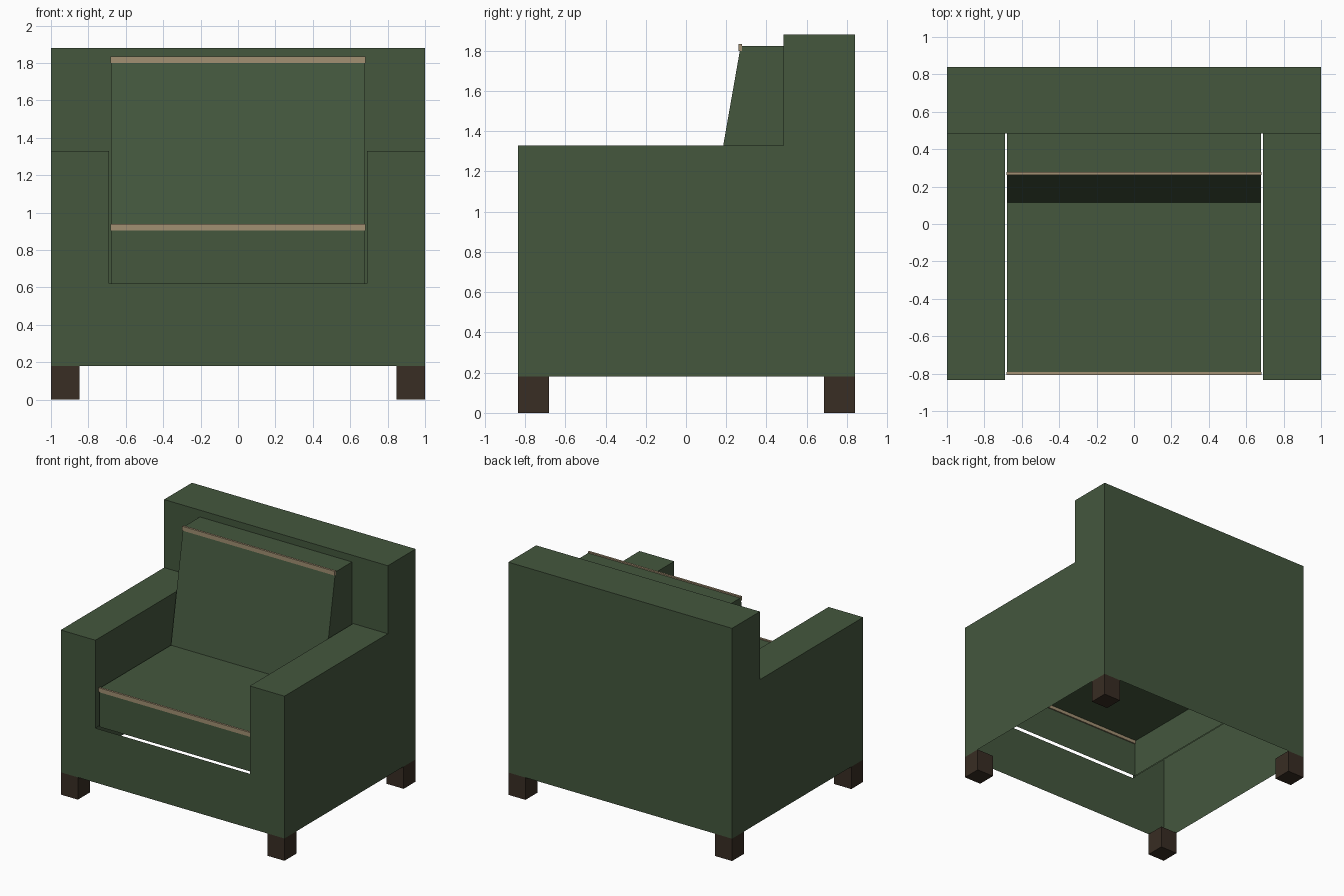
import bpy, bmesh

if "Cube" in bpy.data.objects:
    bpy.data.objects.remove(bpy.data.objects["Cube"])


def material(name, rgb):
    m = bpy.data.materials.new(name)
    m.diffuse_color = (*rgb, 1.0)
    m.use_nodes = True
    m.node_tree.nodes["Principled BSDF"].inputs["Base Color"].default_value = m.diffuse_color
    return m


GREEN = material("green fabric", (0.058, 0.096, 0.048))
BEIGE = material("beige piping", (0.36, 0.28, 0.17))
WOOD = material("dark wood", (0.040, 0.026, 0.017))


def build(name, polygons, mat):
    """Mesh object from polygons, sharing coincident corners."""
    bm = bmesh.new()
    for pts in polygons:
        bm.faces.new([bm.verts.new(p) for p in pts])
    bmesh.ops.remove_doubles(bm, verts=bm.verts, dist=1e-5)
    bmesh.ops.recalc_face_normals(bm, faces=bm.faces)
    me = bpy.data.meshes.new(name)
    bm.to_mesh(me)
    bm.free()
    me.materials.append(mat)
    ob = bpy.data.objects.new(name, me)
    bpy.context.collection.objects.link(ob)
    return ob


def prism(name, profile, half_width, mat, open_edges=(), cx=0.0):
    """Extrude a (y, z) profile along x, leaving out the listed profile edges."""
    a, b = cx - half_width, cx + half_width
    polys = [[(x, y, z) for y, z in profile] for x in (a, b)]
    for i, (p, q) in enumerate(zip(profile, profile[1:] + profile[:1])):
        if i not in open_edges:
            polys.append([(a, *p), (b, *p), (b, *q), (a, *q)])
    return build(name, polys, mat)


def rect(y0, y1, z0, z1):
    return [(y0, z0), (y1, z0), (y1, z1), (y0, z1)]


# Upholstered frame: thin shell, open underneath and under the cushions
W, IN = 1.0, 0.69               # outer and inner half widths
F, B, K = -0.835, 0.84, 0.485   # front, back, front of the backrest
LOW, SEAT, ARM, TOP = 0.18, 0.62, 1.33, 1.88

side = [(F, LOW), (B, LOW), (B, TOP), (K, TOP), (K, ARM), (F, ARM)]
front = [(-W, LOW), (W, LOW), (W, ARM), (IN, ARM),
         (IN, SEAT), (-IN, SEAT), (-IN, ARM), (-W, ARM)]
rest = [(-W, ARM), (-IN, ARM), (-IN, SEAT), (IN, SEAT),
        (IN, ARM), (W, ARM), (W, TOP), (-W, TOP)]
shell = [
    [(x, F, z) for x, z in front],
    [(x, K, z) for x, z in rest],
    [(-W, B, LOW), (W, B, LOW), (W, B, TOP), (-W, B, TOP)],
    [(-W, K, TOP), (W, K, TOP), (W, B, TOP), (-W, B, TOP)],
]
for s in (-1, 1):
    shell.append([(s * W, y, z) for y, z in side])
    shell.append([(s * W, F, ARM), (s * IN, F, ARM), (s * IN, K, ARM), (s * W, K, ARM)])
    shell.append([(s * IN, F, SEAT), (s * IN, K, SEAT), (s * IN, K, ARM), (s * IN, F, ARM)])
build("frame", shell, GREEN)

# Cushions: seat is open below, back pillow leans and is open below and behind
prism("seat_cushion", rect(-0.80, K, SEAT, 0.93), 0.68, GREEN, open_edges=(0,))
prism("back_cushion", [(0.115, 0.93), (K, 0.93), (K, 1.825), (0.272, 1.825)],
      0.68, GREEN, open_edges=(0, 1))

# Piping along the front top edge of each cushion
prism("seat_piping", rect(-0.807, -0.79, 0.903, 0.938), 0.682, BEIGE)
prism("back_piping", rect(0.261, 0.278, 1.80, 1.835), 0.682, BEIGE)

# Legs flush with the corners
for sx, label in ((-1, "left"), (1, "right")):
    for y0, y1, end in ((F, F + 0.153, "front"), (B - 0.153, B, "back")):
        prism(f"{end}_{label}_leg", rect(y0, y1, 0.0, LOW), 0.0765, WOOD, cx=sx * (W - 0.0765))
